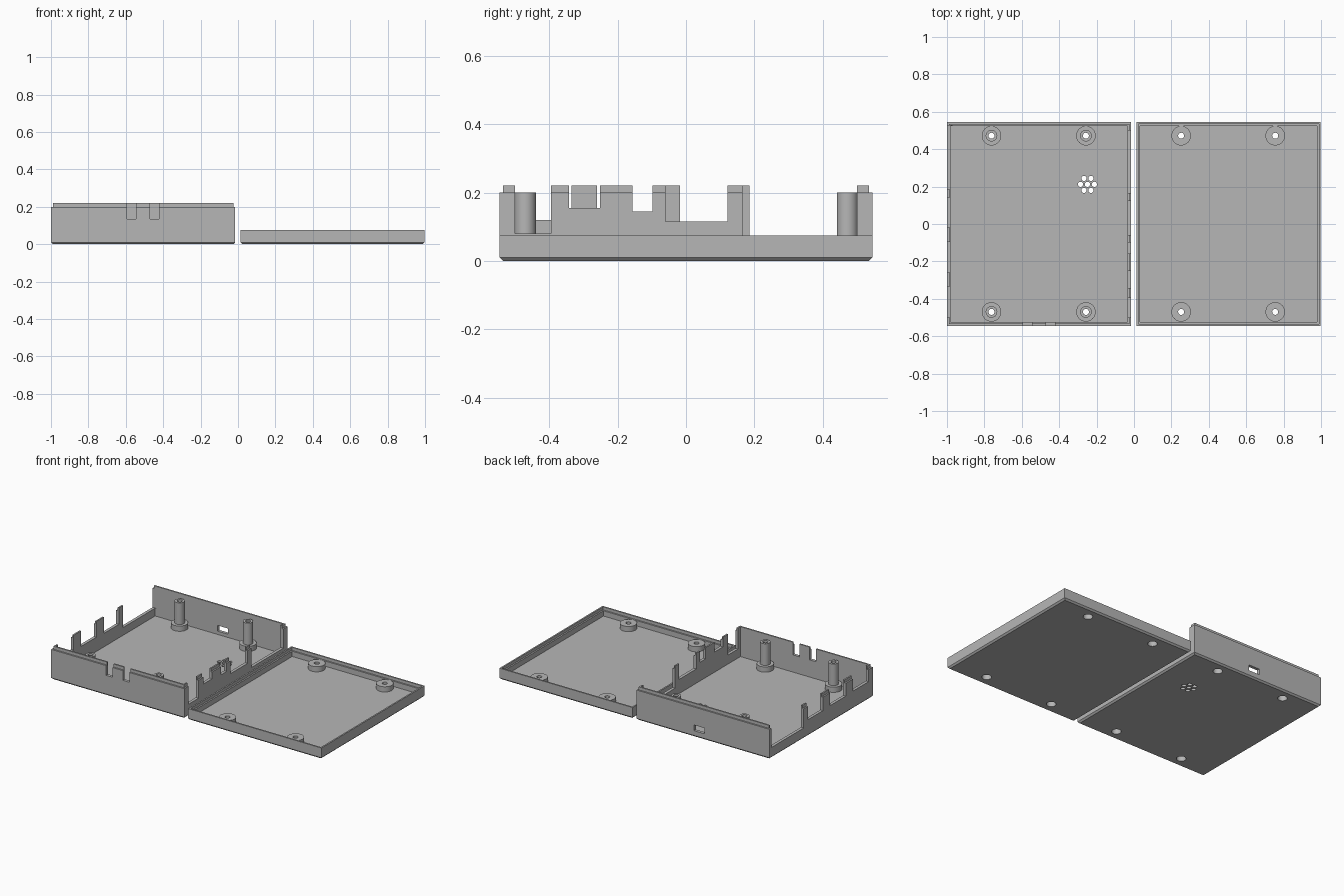
import bpy, bmesh, math

if "Cube" in bpy.data.objects:
    bpy.data.objects.remove(bpy.data.objects["Cube"])

grey = bpy.data.materials.new("light_grey_plastic")
grey.diffuse_color = (0.47, 0.47, 0.47, 1)
grey.use_nodes = True
grey.node_tree.nodes["Principled BSDF"].inputs["Base Color"].default_value = grey.diffuse_color


def new_object(name, bm):
    bmesh.ops.recalc_face_normals(bm, faces=bm.faces)
    mesh = bpy.data.meshes.new(name)
    bm.to_mesh(mesh)
    bm.free()
    mesh.materials.append(grey)
    ob = bpy.data.objects.new(name, mesh)
    bpy.context.collection.objects.link(ob)
    return ob


def loft(bm, loops):
    """Skin a stack of closed loops and cap both ends."""
    rings = [[bm.verts.new(p) for p in loop] for loop in loops]
    n = len(rings[0])
    for a, b in zip(rings, rings[1:]):
        for i in range(n):
            j = (i + 1) % n
            bm.faces.new((a[i], a[j], b[j], b[i]))
    bm.faces.new(rings[0][::-1])
    bm.faces.new(rings[-1])


def tray(name, x0, x1, profile):
    bm = bmesh.new()
    loft(bm, [[(x0 + d, -HY + d, z), (x1 - d, -HY + d, z),
               (x1 - d, HY - d, z), (x0 + d, HY - d, z)] for d, z in profile])
    return new_object(name, bm)


def lathe(bm, x, y, profile, n=32):
    loft(bm, [[(x + r * math.cos(2 * math.pi * i / n),
                y + r * math.sin(2 * math.pi * i / n), z) for i in range(n)]
              for r, z in profile])


def box(bm, x0, x1, y0, y1, z0, z1):
    loft(bm, [[(x0, y0, z), (x1, y0, z), (x1, y1, z), (x0, y1, z)] for z in (z0, z1)])


def combine(ob, bm, operation):
    """Apply a boolean with the solids in bm, then drop the helper."""
    helper = new_object("helper", bm)
    mod = ob.modifiers.new("bool", 'BOOLEAN')
    mod.operation, mod.object, mod.solver = operation, helper, 'EXACT'
    deps = bpy.context.evaluated_depsgraph_get()
    mesh = bpy.data.meshes.new_from_object(ob.evaluated_get(deps))
    ob.modifiers.clear()
    ob.data = mesh
    bpy.data.objects.remove(helper)


HY = 0.545
POST_Y = (-0.47, 0.472)

# Tray shells: chamfered bottom, stepped rim, flat floor
base = tray("case_base", -1.0, -0.015,
            [(.01, 0), (0, .01), (0, .2), (.01, .2), (.01, .22), (.02, .22), (.02, .02)])
lid = tray("case_lid", 0.013, 0.998,
           [(.01, 0), (0, .01), (0, .075), (.01, .075), (.01, .055), (.02, .055), (.02, .02)])

# Screw bosses, tall posts on the base, and their stepped screw holes
boss = [(.052, .01), (.052, .055)]
post = boss + [(.031, .055), (.031, .2)]
screw = [(.029, -.02), (.029, .035), (.016, .035), (.016, .3)]
for ob, xs, shape in ((base, (-.762, -.257), post), (lid, (.252, .755), boss)):
    solids, holes = bmesh.new(), bmesh.new()
    for x in xs:
        for y in POST_Y:
            lathe(solids, x, y, shape)
            lathe(holes, x, y, screw)
    combine(ob, solids, 'UNION')
    combine(ob, holes, 'DIFFERENCE')

# Openings in the base walls
cuts = bmesh.new()
for y0, y1, z in ((-.5, -.335, .12), (-.26, -.095, .115), (-.018, .142, .11), (.185, .527, .072)):
    box(cuts, -1.05, -.97, y0, y1, z, .3)          # left wall
for y0, y1, z in ((-.5, -.395, .08), (-.342, -.252, .155), (-.157, -.098, .145),
                  (-.06, .122, .115), (.165, .5, .072)):
    box(cuts, -.045, .005, y0, y1, z, .3)          # right wall
for x0, x1 in ((-.593, -.545), (-.47, -.422)):
    box(cuts, x0, x1, -.6, -.515, .135, .3)        # front wall
box(cuts, -.52, -.44, .515, .6, .042, .08)         # back slot

# Vent holes: one in the middle and six around it
VX, VY = -.249, .212
vents = [(VX, VY)] + [(VX + .037 * math.cos(k * math.pi / 3),
                       VY + .037 * math.sin(k * math.pi / 3)) for k in range(6)]
for x, y in vents:
    lathe(cuts, x, y, [(.014, -.02), (.014, .06)], 24)
combine(base, cuts, 'DIFFERENCE')

# Smooth round parts, keep edges sharp
for ob in (base, lid):
    ob.select_set(True)
bpy.context.view_layer.objects.active = base
bpy.ops.object.shade_smooth_by_angle(angle=math.radians(30))
